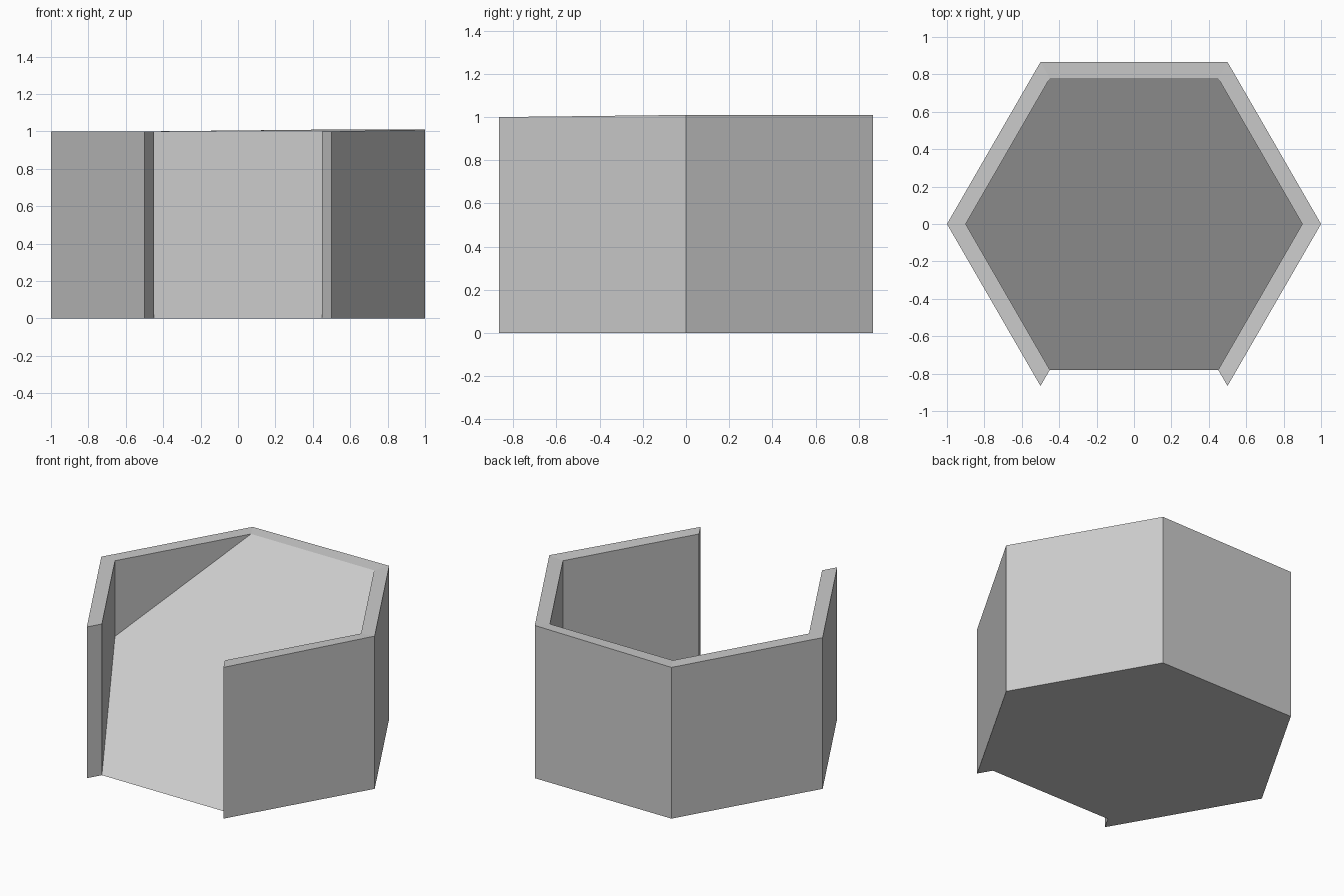
import bpy
import bmesh
from math import cos, sin, radians

if "Cube" in bpy.data.objects:
    bpy.data.objects.remove(bpy.data.objects["Cube"])

OUTER, INNER, HEIGHT = 1.0, 0.9, 1.0


def hex_point(i, radius, z):
    """Corner i, counted counter-clockwise from the front right corner."""
    a = radians(-60 + 60 * i)
    return (radius * cos(a), radius * sin(a), z)


def finish(bm, name):
    bmesh.ops.remove_doubles(bm, verts=bm.verts, dist=1e-4)
    bmesh.ops.dissolve_degenerate(bm, edges=bm.edges, dist=1e-5)
    bmesh.ops.recalc_face_normals(bm, faces=bm.faces)
    mesh = bpy.data.meshes.new(name)
    bm.to_mesh(mesh)
    bm.free()
    obj = bpy.data.objects.new(name, mesh)
    bpy.context.collection.objects.link(obj)
    return obj


# Five-sided wall, open at the front; two outer corners are a touch higher
bm = bmesh.new()
sections = []
for i in range(6):
    top = HEIGHT + (0.01 if i in (1, 2) else 0)
    section = [hex_point(i, OUTER, 0), hex_point(i, OUTER, top),
               hex_point(i, INNER, HEIGHT), hex_point(i, INNER, 0)]
    sections.append([bm.verts.new(p) for p in section])
for a, b in zip(sections, sections[1:]):
    for k in range(4):
        n = (k + 1) % 4
        bm.faces.new((a[k], b[k], b[n], a[n]))
bm.faces.new(sections[0])
bm.faces.new(sections[-1])
finish(bm, "hexagonal_wall")

# Ramp filling the inside, rising from the open front to the back wall top
bm = bmesh.new()
floor = bm.faces.new([bm.verts.new(hex_point(i, INNER, 0)) for i in range(6)])
ext = bmesh.ops.extrude_face_region(bm, geom=[floor], use_keep_orig=True)
half_depth = INNER * sin(radians(60))
for v in ext["geom"]:
    if isinstance(v, bmesh.types.BMVert):
        v.co.z = HEIGHT * (v.co.y + half_depth) / (2 * half_depth)
finish(bm, "ramp")
